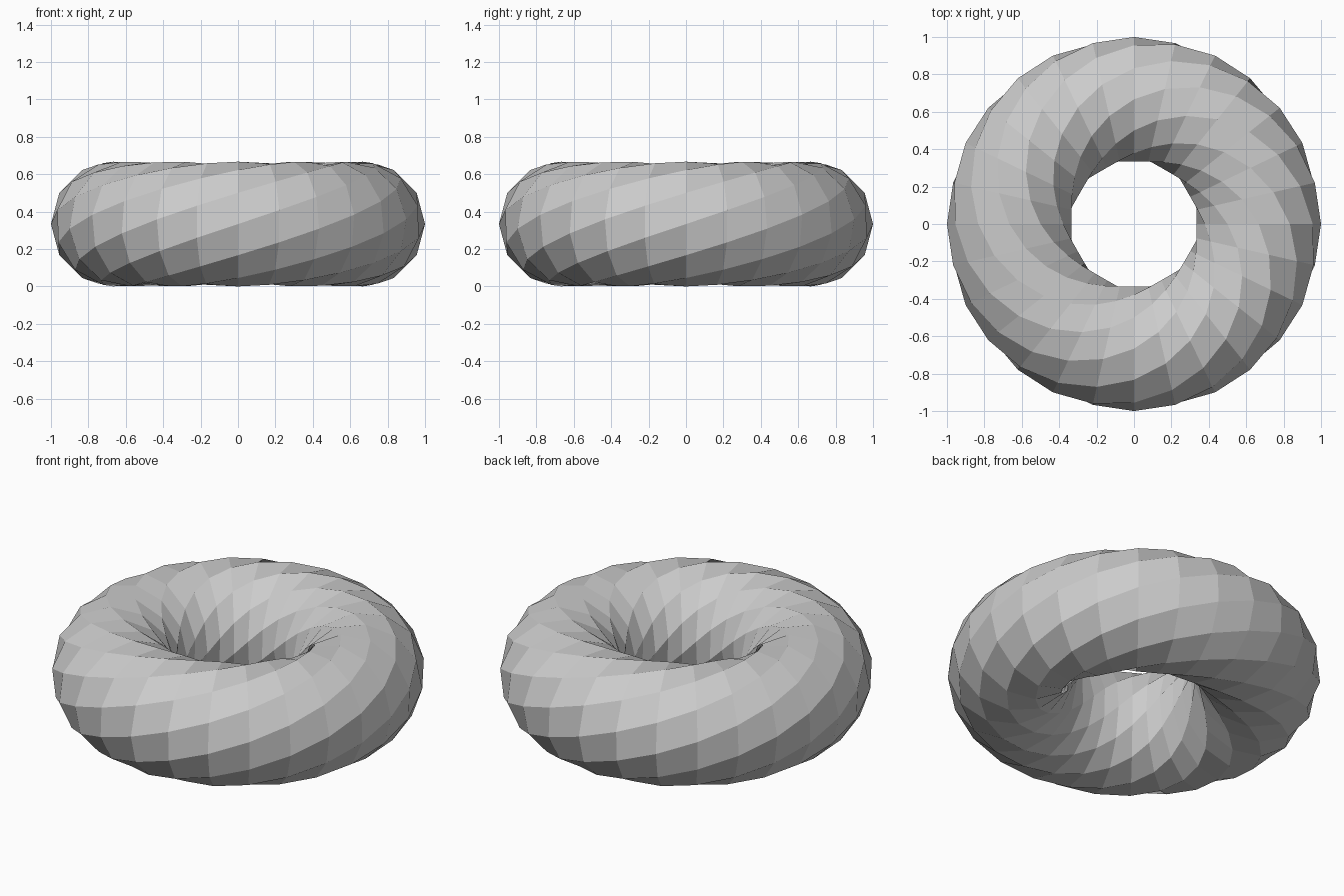
import bpy, bmesh
from math import sin, cos, tau

if "Cube" in bpy.data.objects:
    bpy.data.objects.remove(bpy.data.objects["Cube"])

MAJOR, MINOR = 2 / 3, 1 / 3      # ring and tube radii
RINGS, SIDES = 28, 12            # steps around the ring, sides of the tube
TURNS = 1                        # full twists of the tube around the ring

bm = bmesh.new()

# Twelve-sided tube sections, each turned slightly further than the last
rows = []
for i in range(RINGS):
    a = tau * i / RINGS
    row = []
    for j in range(SIDES):
        b = tau * j / SIDES + a * TURNS
        r = MAJOR + MINOR * cos(b)
        row.append(bm.verts.new((r * cos(a), r * sin(a), MINOR + MINOR * sin(b))))
    rows.append(row)

# Join neighbouring sections; the last one meets the first shifted by the twist
shift = SIDES * TURNS
for i in range(RINGS):
    nxt = rows[(i + 1) % RINGS]
    s = shift if i == RINGS - 1 else 0
    for j in range(SIDES):
        k = (j + 1) % SIDES
        bm.faces.new((rows[i][j], nxt[(j + s) % SIDES],
                      nxt[(k + s) % SIDES], rows[i][k]))

bmesh.ops.recalc_face_normals(bm, faces=bm.faces)
mesh = bpy.data.meshes.new("twisted_ring")
bm.to_mesh(mesh)
bm.free()
bpy.context.collection.objects.link(bpy.data.objects.new("twisted_ring", mesh))
